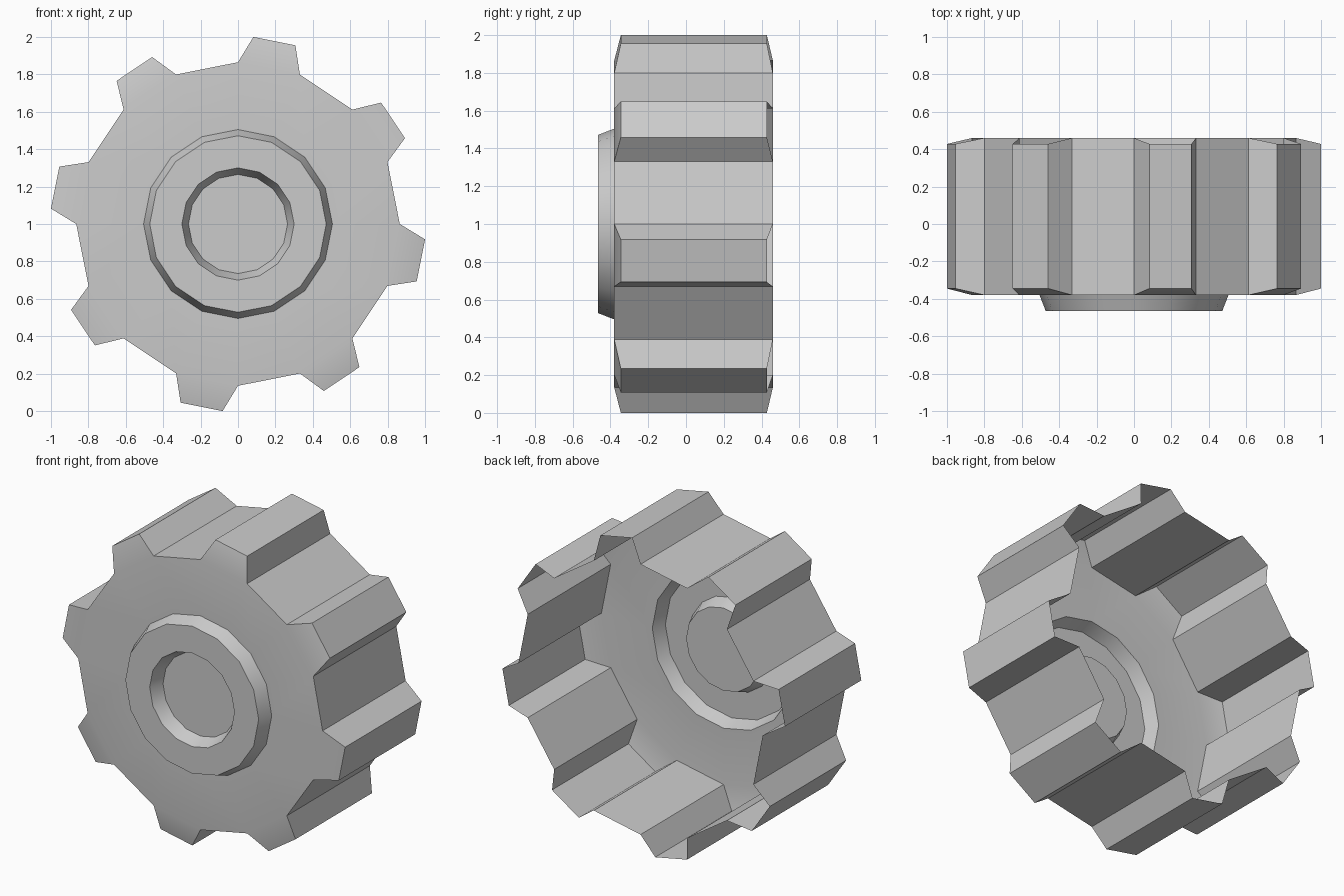
import bpy, bmesh, math

if "Cube" in bpy.data.objects:
    bpy.data.objects.remove(bpy.data.objects["Cube"])

SIDES = 16
bm = bmesh.new()


def vert(radius, degrees, y):
    # degrees run clockwise from the top, seen from the front
    a = math.radians(degrees)
    return bm.verts.new((radius * math.sin(a), y, 1 + radius * math.cos(a)))


def ring(radius, y):
    return [vert(radius, i * 360 / SIDES, y) for i in range(SIDES)]


def bridge(a, b):
    for i in range(SIDES):
        j = (i + 1) % SIDES
        bm.faces.new((a[i], a[j], b[j], b[i]))


# Front face, raised hub and its recess, as rings from the outside in
front = ring(0.865, -0.38)
rings = [front, ring(0.505, -0.38), ring(0.472, -0.465),
         ring(0.30, -0.465), ring(0.265, -0.38)]
for a, b in zip(rings, rings[1:]):
    bridge(a, b)
bm.faces.new(rings[-1])

# Outer wall, open at the back: teeth alternate with flat valleys
back = ring(0.865, 0.46)
for i in range(SIDES):
    j = (i + 1) % SIDES
    if i % 2:
        bm.faces.new((front[i], front[j], back[j], back[i]))
        continue
    start = i * 360 / SIDES
    tip = [[vert(1.0035, start + d, y) for y in (-0.345, 0.428)] for d in (4.7, 17.8)]
    (f0, b0), (f1, b1) = tip
    bm.faces.new((front[i], f0, b0, back[i]))
    bm.faces.new((f0, f1, b1, b0))
    bm.faces.new((f1, front[j], back[j], b1))
    bm.faces.new((front[i], front[j], f1, f0))

bmesh.ops.recalc_face_normals(bm, faces=bm.faces)
# Make sure the front face points forward
bm.normal_update()
face = next(f for f in bm.faces if front[0] in f.verts and rings[1][0] in f.verts)
if face.normal.y > 0:
    bmesh.ops.reverse_faces(bm, faces=bm.faces)

mesh = bpy.data.meshes.new("gear_wheel")
bm.to_mesh(mesh)
bm.free()
gear = bpy.data.objects.new("gear_wheel", mesh)
bpy.context.collection.objects.link(gear)
bpy.context.view_layer.objects.active = gear
gear.select_set(True)
bpy.ops.object.shade_smooth_by_angle(angle=math.radians(30))
